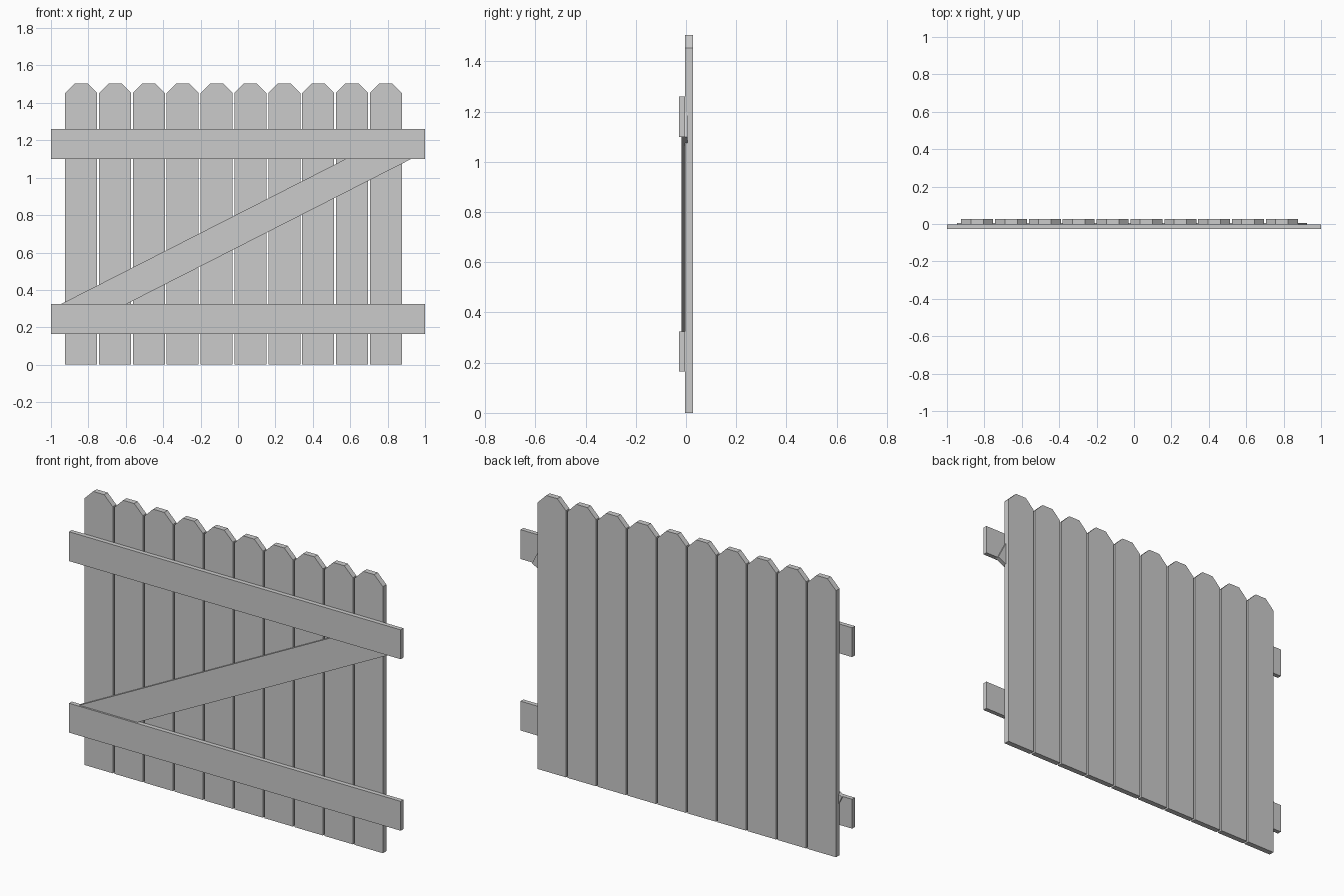
import bpy, bmesh
from math import radians
from mathutils import Matrix

if "Cube" in bpy.data.objects:
    bpy.data.objects.remove(bpy.data.objects["Cube"])


def extrude_profile(name, pts, y0, y1):
    """Extrude an (x, z) outline from y0 to y1."""
    bm = bmesh.new()
    face = bm.faces.new([bm.verts.new((x, y0, z)) for x, z in pts])
    ext = bmesh.ops.extrude_face_region(bm, geom=[face])
    verts = [g for g in ext["geom"] if isinstance(g, bmesh.types.BMVert)]
    bmesh.ops.translate(bm, verts=verts, vec=(0, y1 - y0, 0))
    bmesh.ops.recalc_face_normals(bm, faces=bm.faces)
    mesh = bpy.data.meshes.new(name)
    bm.to_mesh(mesh)
    bm.free()
    obj = bpy.data.objects.new(name, mesh)
    bpy.context.collection.objects.link(obj)
    return obj


def rect(w, h):
    return [(-w / 2, -h / 2), (w / 2, -h / 2), (w / 2, h / 2), (-w / 2, h / 2)]


# Vertical pickets with clipped top corners
W, H, CLIP, PITCH, START = 0.171, 1.505, 0.052, 0.181, -0.924
for i in range(10):
    a = START + i * PITCH
    b = a + W
    extrude_profile(f"picket_{i + 1}",
                    [(a, 0), (b, 0), (b, H - CLIP), (b - CLIP, H),
                     (a + CLIP, H), (a, H - CLIP)], -0.003, 0.027)

# Horizontal rails on the front
for name, z in (("lower_rail", 0.245), ("upper_rail", 1.18)):
    rail = extrude_profile(name, rect(2.0, 0.16), -0.027, -0.003)
    rail.location.z = z

# Diagonal brace, let in behind both rails
brace = extrude_profile("diagonal_brace", rect(2.018, 0.159), -0.017, 0.006)
brace.matrix_world = (Matrix.Translation((-0.01, 0, 0.7125))
                      @ Matrix.Rotation(radians(-27), 4, 'Y'))
